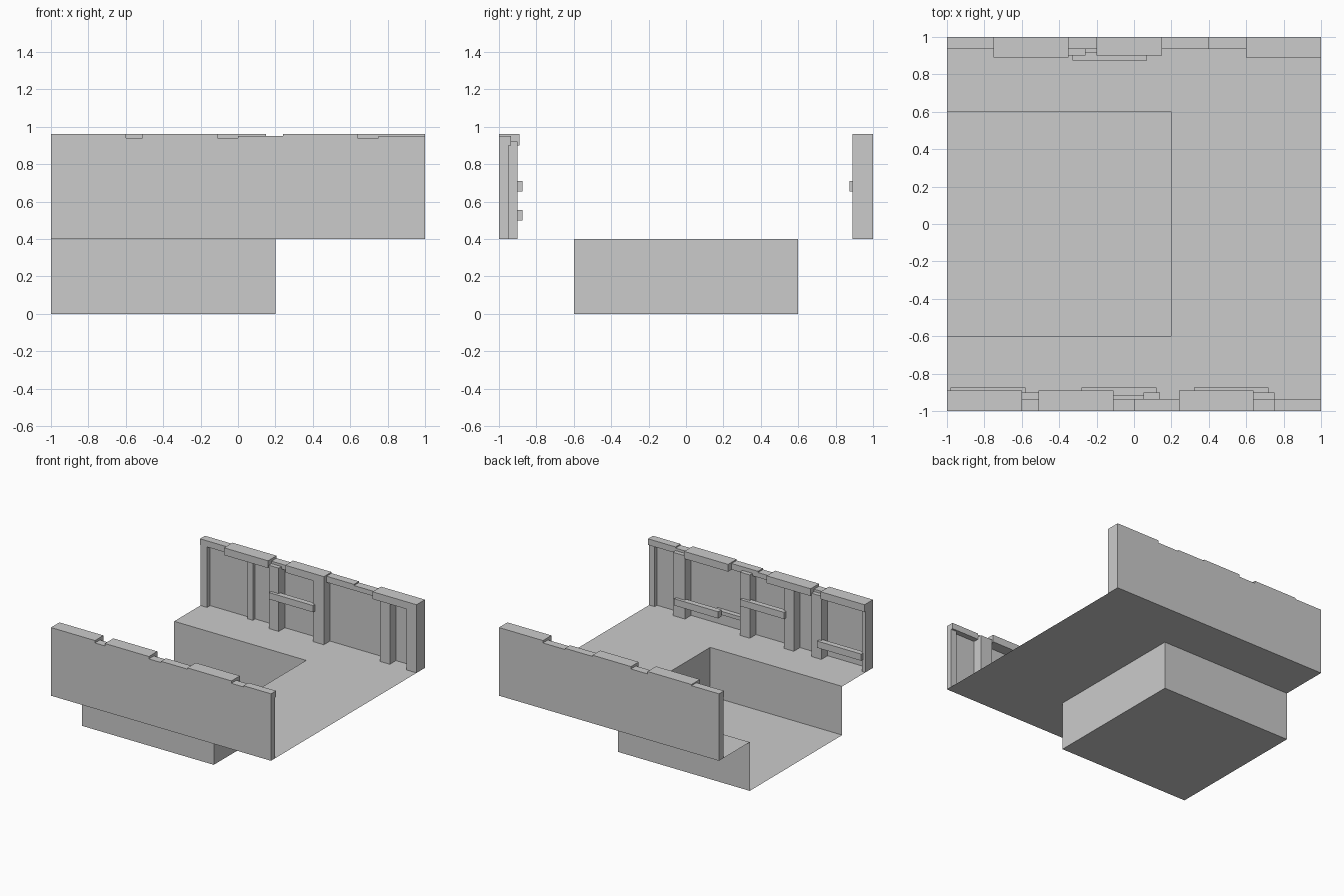
import bpy, bmesh

if "Cube" in bpy.data.objects:
    bpy.data.objects.remove(bpy.data.objects["Cube"])


def mesh_object(name, quads):
    bm = bmesh.new()
    for q in quads:
        bm.faces.new([bm.verts.new(p) for p in q])
    bmesh.ops.remove_doubles(bm, verts=bm.verts, dist=1e-4)
    me = bpy.data.meshes.new(name)
    bm.to_mesh(me)
    bm.free()
    ob = bpy.data.objects.new(name, me)
    bpy.context.collection.objects.link(ob)
    return ob


def flat(x0, x1, y0, y1, z):
    return [(x0, y0, z), (x1, y0, z), (x1, y1, z), (x0, y1, z)]


def box(name, x0, x1, depth, z0, z1, side, back=0.0):
    """Box against the wall; depth is measured inward from the outer wall face."""
    ya, yb = sorted((side * (1 - back), side * (1 - depth)))
    bpy.ops.mesh.primitive_cube_add(size=1, location=((x0 + x1) / 2, (ya + yb) / 2, (z0 + z1) / 2))
    ob = bpy.context.object
    ob.name = name
    ob.scale = (x1 - x0, yb - ya, z1 - z0)


F, E = 0.4, 0.6   # floor height, pit half width

# Floor sheet around the pit
mesh_object("floor", [flat(-1, 0.2, -1, -E, F), flat(0.2, 1, -1, -E, F),
                      flat(0.2, 1, -E, E, F), flat(0.2, 1, E, 1, F),
                      flat(-1, 0.2, E, 1, F)])

# Sunken pit, open on the left side
mesh_object("pit", [flat(-1, 0.2, -E, E, 0),
                    [(-1, -E, 0), (0.2, -E, 0), (0.2, -E, F), (-1, -E, F)],
                    [(0.2, -E, 0), (0.2, E, 0), (0.2, E, F), (0.2, -E, F)],
                    [(0.2, E, 0), (-1, E, 0), (-1, E, F), (0.2, E, F)]])

# Per wall: posts (x0, x1, depth), caps (x0, x1), rails (x0, x1, top), shelves (x0, x1, z)
walls = {
    "front": (-1,
              [(-1, -0.97, 0.1), (-0.6, -0.51, 0.1), (-0.35, -0.26, 0.1),
               (0.05, 0.14, 0.1), (0.64, 0.75, 0.1), (0.95, 1, 0.05)],
              [(-1, -0.6), (-0.51, -0.11), (0.24, 0.64)],
              [(-0.6, -0.51, 0.94), (-0.11, 0, 0.94), (0, 0.24, 0.95),
               (0.64, 0.75, 0.94), (0.75, 1, 0.95)],
              [(-0.98, -0.58, 0.5), (-0.28, 0.12, 0.655), (0.32, 0.72, 0.5)]),
    "back": (1,
             [(-1, -0.94, 0.06), (-0.58, -0.53, 0.05), (-0.35, -0.26, 0.1),
              (0.05, 0.15, 0.1), (0.66, 0.75, 0.1), (0.91, 1, 0.11)],
             [(-0.75, -0.35), (0.6, 1), (-0.2, 0.15)],
             [(-1, -0.75, 0.95), (-0.35, -0.2, 0.94), (0.15, 0.4, 0.95), (0.4, 0.6, 0.94)],
             [(-0.33, 0.07, 0.655)]),
}
for name, (s, posts, caps, rails, shelves) in walls.items():
    box(name + "_panel", -1, 1, 0.02, F, 0.94, s)
    for a, b, d in posts:
        box(name + "_post", a, b, d, F, 0.92, s)
    for a, b in caps:
        box(name + "_cap", a, b, 0.1 if (a, b) == (-0.2, 0.15) else 0.11, 0.9, 0.96, s)
    for a, b, top in rails:
        box(name + "_rail", a, b, 0.065, 0.9, top, s)
    for a, b, z in shelves:
        box(name + "_shelf", a, b, 0.125, z, z + 0.055, s, 0.08)

# Low ledge between the front wall posts
box("front_ledge", 0.14, 0.4, 0.06, 0.5, 0.53, -1)
